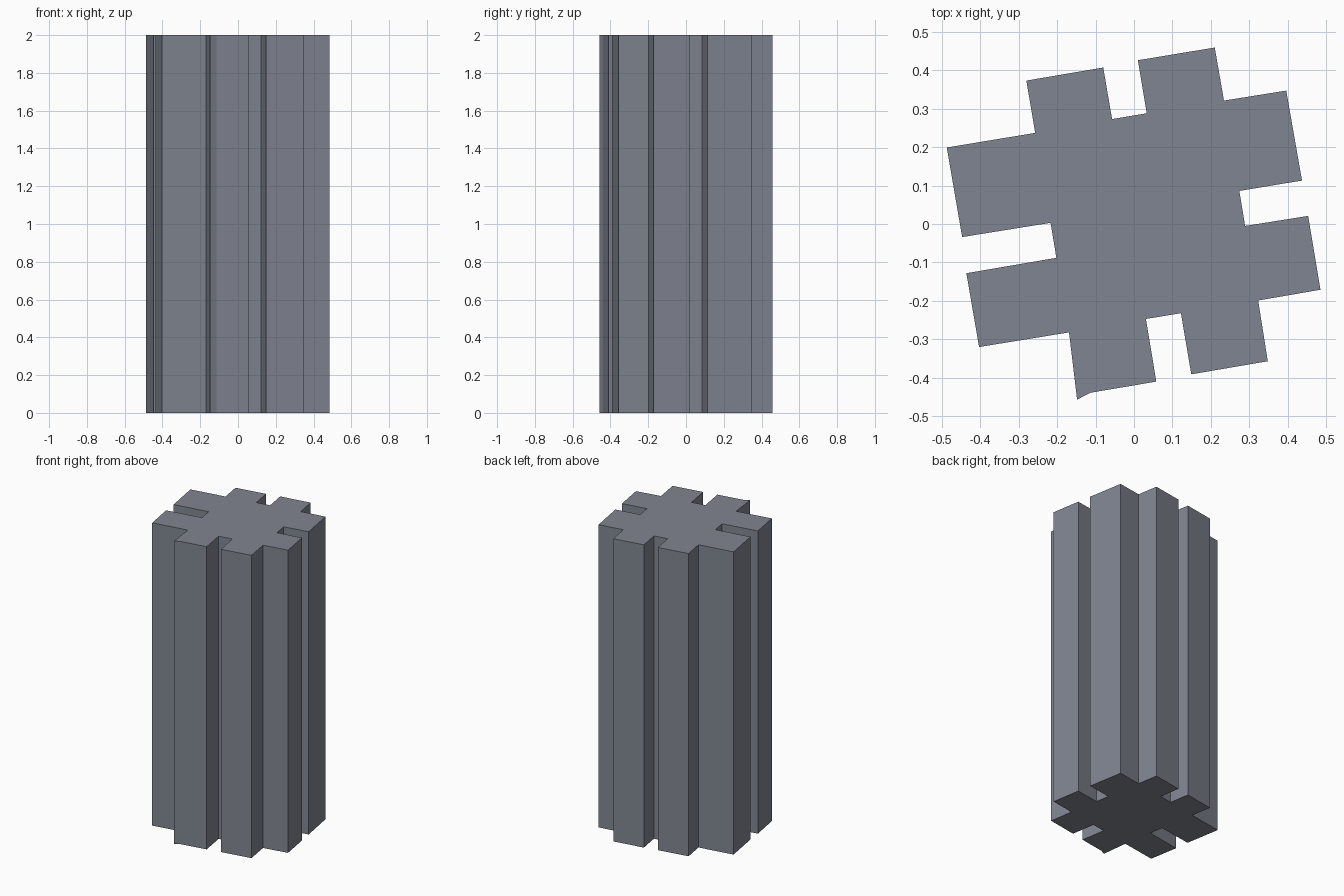
import bpy, bmesh
from mathutils import Vector

if "Cube" in bpy.data.objects:
    bpy.data.objects.remove(bpy.data.objects["Cube"])

HEIGHT = 2.0

# Cross-section of the notched column, clockwise seen from above
outline = [
    # back side
    (-0.487, 0.199), (-0.257, 0.237), (-0.280, 0.373), (-0.080, 0.407),
    (-0.057, 0.273), (0.033, 0.288), (0.010, 0.426), (0.210, 0.459),
    (0.234, 0.321), (0.396, 0.347),
    # right side
    (0.437, 0.113), (0.274, 0.086), (0.289, -0.005), (0.453, 0.021),
    (0.485, -0.171), (0.323, -0.199),
    # front side
    (0.348, -0.357), (0.149, -0.391), (0.122, -0.232), (0.031, -0.247),
    (0.058, -0.410), (-0.114, -0.439), (-0.148, -0.457), (-0.169, -0.282),
    # left side
    (-0.403, -0.320), (-0.436, -0.128), (-0.202, -0.088), (-0.217, 0.003),
    (-0.447, -0.034),
]

# Column: extrude the section straight up
bm = bmesh.new()
base = bm.faces.new([bm.verts.new((x, y, 0)) for x, y in outline])
result = bmesh.ops.extrude_face_region(bm, geom=[base], use_keep_orig=True)
top_verts = [g for g in result["geom"] if isinstance(g, bmesh.types.BMVert)]
bmesh.ops.translate(bm, verts=top_verts, vec=Vector((0, 0, HEIGHT)))
bmesh.ops.recalc_face_normals(bm, faces=bm.faces[:])

mesh = bpy.data.meshes.new("notched_column")
bm.to_mesh(mesh)
bm.free()
column = bpy.data.objects.new("notched_column", mesh)
bpy.context.collection.objects.link(column)

# Dark slate colour
slate = bpy.data.materials.new("dark_slate")
slate.diffuse_color = (0.216, 0.234, 0.282, 1.0)
slate.use_nodes = True
slate.node_tree.nodes["Principled BSDF"].inputs["Base Color"].default_value = slate.diffuse_color
mesh.materials.append(slate)
